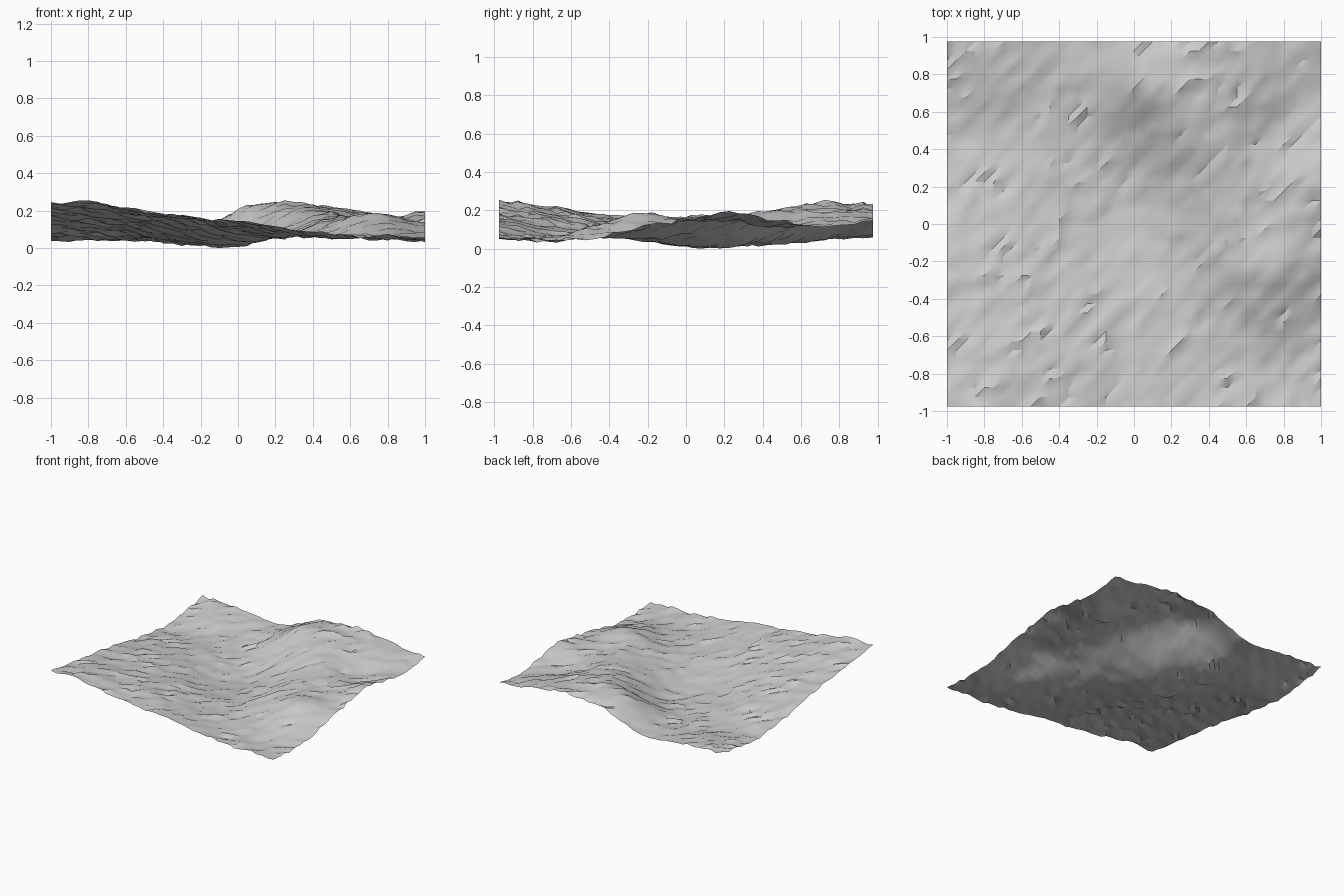
import bpy
import math
from mathutils import Vector, noise

# Remove the default cube
cube = bpy.data.objects.get("Cube")
if cube:
    bpy.data.objects.remove(cube, do_unlink=True)

# Broad relief in hundredths: rows run front to back, columns from -x to +x
RELIEF = [
    [25, 25, 20, 17, 15, 11, 8, 7, 6],
    [22, 22, 19, 16, 12, 9, 6, 6, 5],
    [19, 18, 16, 13, 9, 7, 8, 12, 6],
    [16, 15, 13, 8, 5, 7, 14, 19, 12],
    [12, 12, 9, 4, 2, 8, 16, 16, 16],
    [8, 8, 6, 3, 3, 12, 18, 15, 20],
    [5, 5, 5, 4, 10, 20, 20, 12, 15],
    [8, 9, 6, 7, 21, 25, 21, 17, 12],
    [11, 11, 8, 8, 18, 23, 22, 19, 15],
]
COLS, ROWS = 40, 39
CELL = 0.05


def spline(values, t):
    """Smooth curve through evenly spaced values, t from 0 to 1."""
    last = len(values) - 1
    i = min(int(t * last), last - 1)
    f = t * last - i
    a, b, c, d = (values[min(max(i + k, 0), last)] for k in (-1, 0, 1, 2))
    return b + f / 2 * (c - a + f * (2*a - 5*b + 4*c - d + f * (3*(b - c) + d - a)))


def roughness(x, y):
    """Rock grain stretched along the diagonal, plus ledges and grit."""
    along, across = x + y / 2, y - x / 2
    grain = noise.noise(Vector((along * 4, across * 11, 3)))
    grit = noise.noise(Vector((along * 8, across * 24, 8)))
    return grain * 0.012 + grit * 0.022


def height(u, v):
    return spline([spline(row, u) for row in RELIEF], v) / 100


# Terrain sheet: a regular grid split along one diagonal
verts = []
for j in range(ROWS + 1):
    for i in range(COLS + 1):
        x, y = (i - COLS / 2) * CELL, (j - ROWS / 2) * CELL
        z = height(i / COLS, j / ROWS) + roughness(x, y)
        verts.append(Vector((x, y, z)))
lowest = min(p.z for p in verts)
for p in verts:
    p.z -= lowest

faces = []
for j in range(ROWS):
    for i in range(COLS):
        a = j * (COLS + 1) + i
        b, c, d = a + 1, a + COLS + 2, a + COLS + 1
        faces += [(a, b, c), (a, c, d)]

mesh = bpy.data.meshes.new("terrain")
mesh.from_pydata(verts, [], faces)
terrain = bpy.data.objects.new("terrain", mesh)
bpy.context.collection.objects.link(terrain)

# Plain grey rock
rock = bpy.data.materials.new("rock_grey")
rock.use_nodes = True
grey = (0.6, 0.6, 0.6, 1)
rock.diffuse_color = grey
rock.node_tree.nodes["Principled BSDF"].inputs["Base Color"].default_value = grey
mesh.materials.append(rock)

# Smooth shading with sharp creases
bpy.ops.object.select_all(action='DESELECT')
terrain.select_set(True)
bpy.context.view_layer.objects.active = terrain
bpy.ops.object.shade_smooth_by_angle(angle=math.radians(30))
